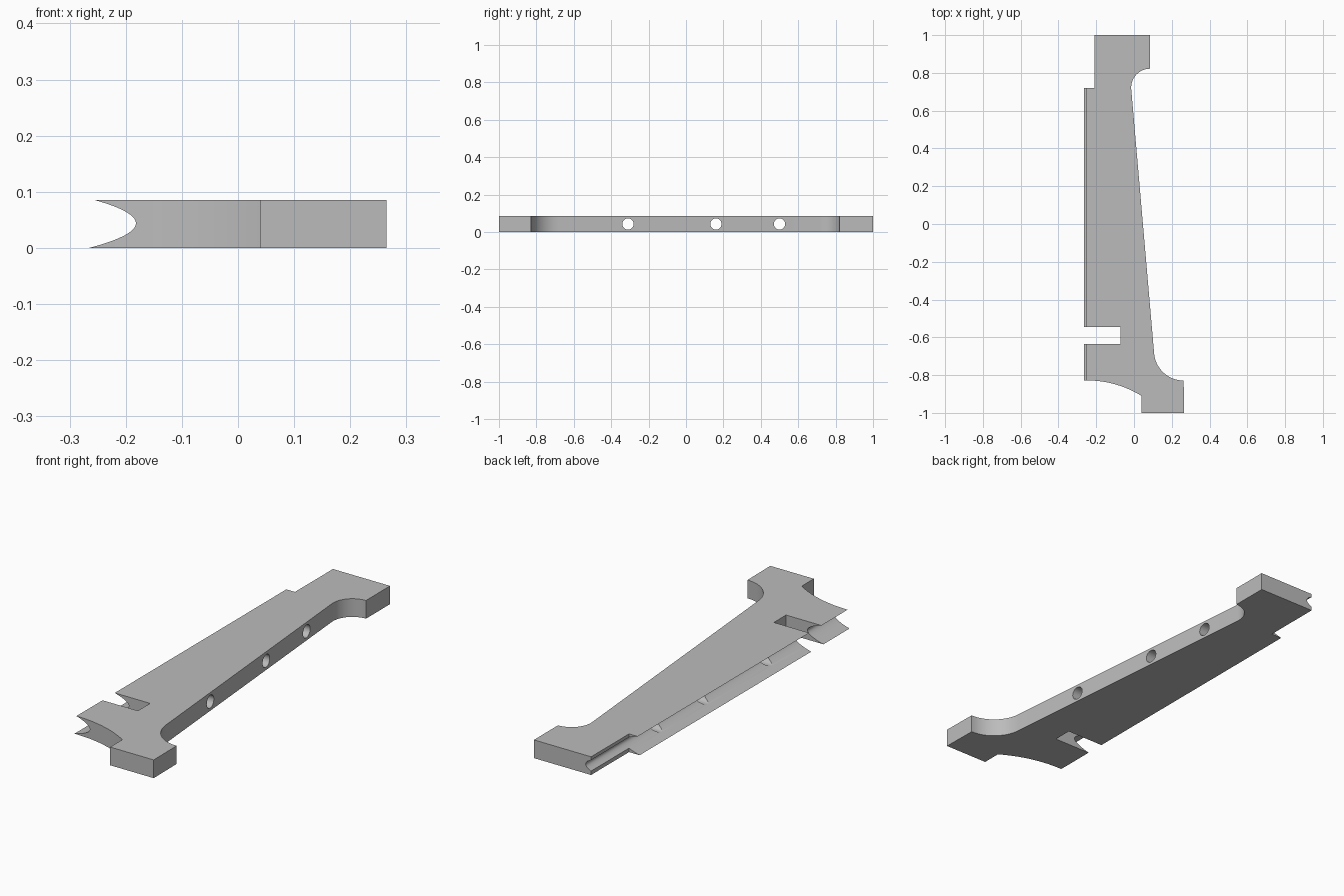
import bpy, bmesh
from math import sin, cos, pi, radians, sqrt
from mathutils import Matrix

cube = bpy.data.objects.get("Cube")
if cube:
    bpy.data.objects.remove(cube, do_unlink=True)

THICK = 0.085
grey = bpy.data.materials.new("plain grey")
grey.use_nodes = True
grey.diffuse_color = (0.5, 0.5, 0.5, 1)
grey.node_tree.nodes["Principled BSDF"].inputs["Base Color"].default_value = (0.5, 0.5, 0.5, 1)


def make_object(name, bm):
    bmesh.ops.recalc_face_normals(bm, faces=bm.faces)
    mesh = bpy.data.meshes.new(name)
    bm.to_mesh(mesh)
    bm.free()
    mesh.materials.append(grey)
    obj = bpy.data.objects.new(name, mesh)
    bpy.context.collection.objects.link(obj)
    return obj


def prism(name, points, direction):
    bm = bmesh.new()
    face = bm.faces.new([bm.verts.new(p) for p in points])
    new = bmesh.ops.extrude_face_region(bm, geom=[face])["geom"]
    verts = [v for v in new if isinstance(v, bmesh.types.BMVert)]
    bmesh.ops.translate(bm, verts=verts, vec=direction)
    return make_object(name, bm)


def arc(cx, cy, r, start, end, steps=16):
    angles = [radians(start + (end - start) * i / steps) for i in range(steps + 1)]
    return [(cx + r * cos(a), cy + r * sin(a)) for a in angles]


# Plate outline, clockwise from the back left corner
outline = [(-0.21, 1), (0.085, 1)]
outline += arc(0.085, 0.722, 0.1, 90, 184)
outline += arc(0.263, -0.672, 0.157, 184, 270)
outline += [(0.265, -1), (0.04, -1)]

# Shallow curved front edge
R = 0.554
for i in range(17):
    dx = 0.29 * (1 - i / 16)
    outline.append((-0.25 + dx, -0.828 - R + sqrt(R * R - dx * dx)))

# Slot and rear step; the groove trims the side afterwards
SIDE = -0.285
outline += [(SIDE, -0.828), (SIDE, -0.635), (-0.072, -0.635),
            (-0.072, -0.545), (SIDE, -0.545), (SIDE, 0.72), (-0.21, 0.72)]
plate = prism("bracket_plate", [(x, y, 0) for x, y in outline], (0, 0, THICK))

# Parabolic groove along the side
groove = []
for i in range(33):
    z = -0.01 + (THICK + 0.02) * i / 32
    groove.append((-0.182 - 43 * (z - 0.0439) ** 2, -1.1, z))
groove += [(-0.4, -1.1, THICK + 0.01), (-0.4, -1.1, -0.01)]
cutters = [prism("groove_cutter", groove, (0, 2.2, 0))]

# Round cross holes
for y in (-0.31, 0.16, 0.5):
    bm = bmesh.new()
    bmesh.ops.create_cone(bm, cap_ends=True, segments=32, radius1=0.03, radius2=0.03,
                          depth=0.9, matrix=Matrix.Translation((0, y, THICK / 2))
                          @ Matrix.Rotation(pi / 2, 4, 'Y'))
    cutters.append(make_object("hole_cutter", bm))

bpy.ops.object.select_all(action='DESELECT')
plate.select_set(True)
bpy.context.view_layer.objects.active = plate
for cutter in cutters:
    mod = plate.modifiers.new("cut", 'BOOLEAN')
    mod.operation = 'DIFFERENCE'
    mod.solver = 'EXACT'
    mod.object = cutter
    bpy.ops.object.modifier_apply(modifier=mod.name)
    bpy.data.objects.remove(cutter, do_unlink=True)

bpy.ops.object.shade_smooth_by_angle(angle=radians(25))
